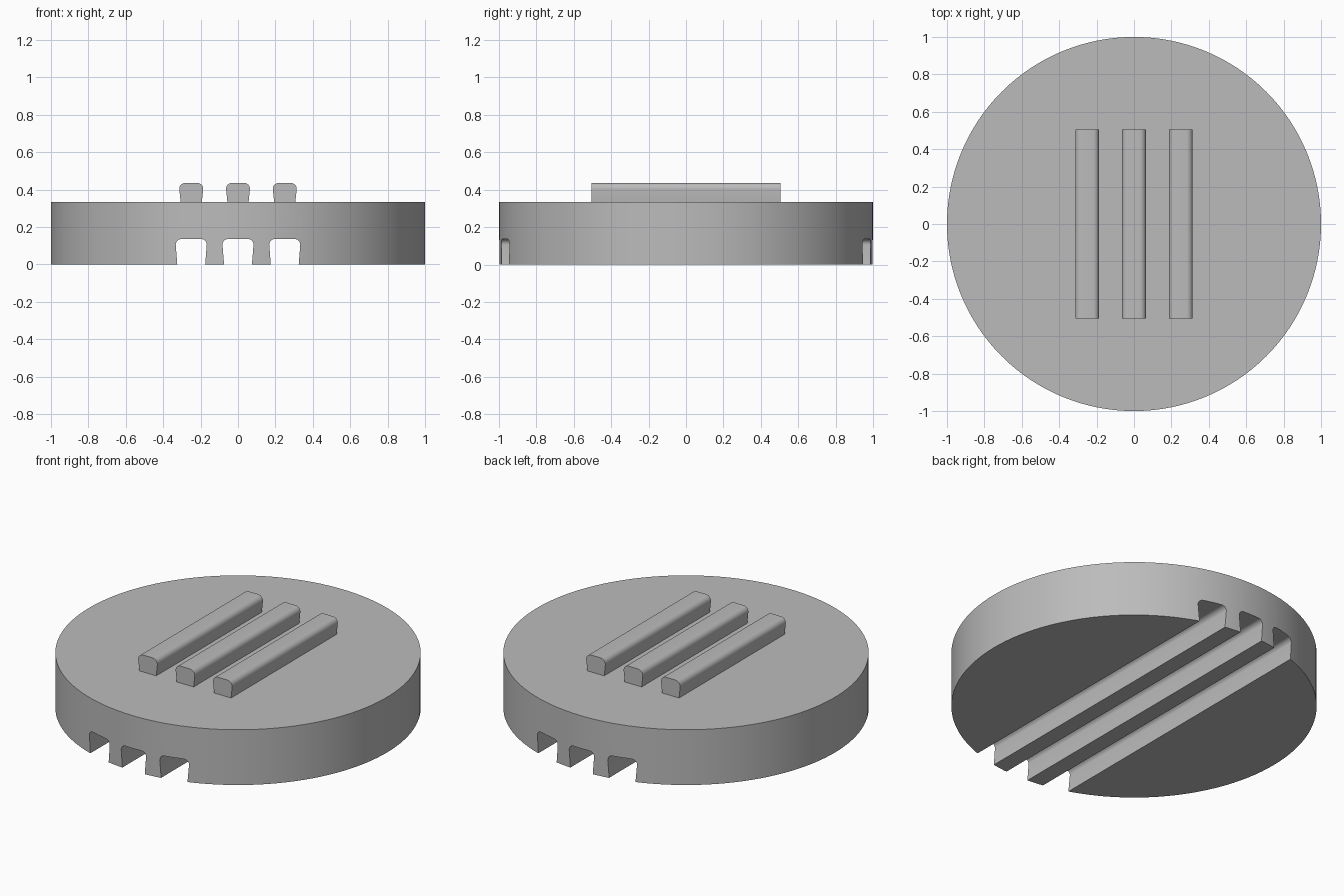
import bpy, bmesh, math

cube = bpy.data.objects.get("Cube")
if cube:
    bpy.data.objects.remove(cube, do_unlink=True)

HEIGHT = 0.334
SPACING = 0.25

grey = bpy.data.materials.new("plain grey")
grey.use_nodes = True
grey.diffuse_color = (0.5, 0.5, 0.5, 1)
grey.node_tree.nodes["Principled BSDF"].inputs["Base Color"].default_value = (0.5, 0.5, 0.5, 1)


def finish(name, bm):
    bmesh.ops.recalc_face_normals(bm, faces=bm.faces)
    mesh = bpy.data.meshes.new(name)
    bm.to_mesh(mesh)
    bm.free()
    mesh.materials.append(grey)
    obj = bpy.data.objects.new(name, mesh)
    bpy.context.collection.objects.link(obj)
    return obj


def smooth(obj):
    bpy.ops.object.select_all(action="DESELECT")
    obj.select_set(True)
    bpy.context.view_layer.objects.active = obj
    bpy.ops.object.shade_smooth_by_angle(angle=math.radians(30))


def rail(name, x, low, high, half_low, half_high, radius, length):
    """Dovetail section with rounded top corners, drawn out along y."""
    right = [(half_low, low)]
    for i in range(9):
        a = math.pi / 2 * i / 8
        right.append((half_high - radius + radius * math.cos(a),
                      high - radius + radius * math.sin(a)))
    section = right + [(-px, pz) for px, pz in reversed(right)]
    bm = bmesh.new()
    face = bm.faces.new([bm.verts.new((x + px, -length / 2, pz)) for px, pz in section])
    ext = bmesh.ops.extrude_face_region(bm, geom=[face])
    moved = [v for v in ext["geom"] if isinstance(v, bmesh.types.BMVert)]
    bmesh.ops.translate(bm, verts=moved, vec=(0, length, 0))
    return finish(name, bm)


# Round base
bm = bmesh.new()
bmesh.ops.create_cone(bm, cap_ends=True, segments=128, radius1=1, radius2=1, depth=HEIGHT)
bmesh.ops.translate(bm, verts=bm.verts, vec=(0, 0, HEIGHT / 2))
base = finish("round_base", bm)

for side, label in ((-1, "right"), (0, "middle"), (1, "left")):
    x = side * SPACING
    # Groove through the underside
    cutter = rail(label + "_groove_cutter", x, -0.02, 0.136, 0.073, 0.083, 0.03, 2.2)
    cutter.hide_render = True
    cutter.hide_viewport = True
    cut = base.modifiers.new(label + "_groove", "BOOLEAN")
    cut.operation = "DIFFERENCE"
    cut.solver = "EXACT"
    cut.object = cutter
    # Raised bar on the top
    smooth(rail(label + "_bar", x, HEIGHT - 0.005, 0.436, 0.056, 0.064, 0.032, 1.008))

# Bake the grooves into the base
bpy.context.view_layer.update()
cut_mesh = bpy.data.meshes.new_from_object(base.evaluated_get(bpy.context.evaluated_depsgraph_get()))
base.modifiers.clear()
base.data = cut_mesh
for obj in [o for o in bpy.data.objects if o.name.endswith("_cutter")]:
    bpy.data.objects.remove(obj, do_unlink=True)
smooth(base)
